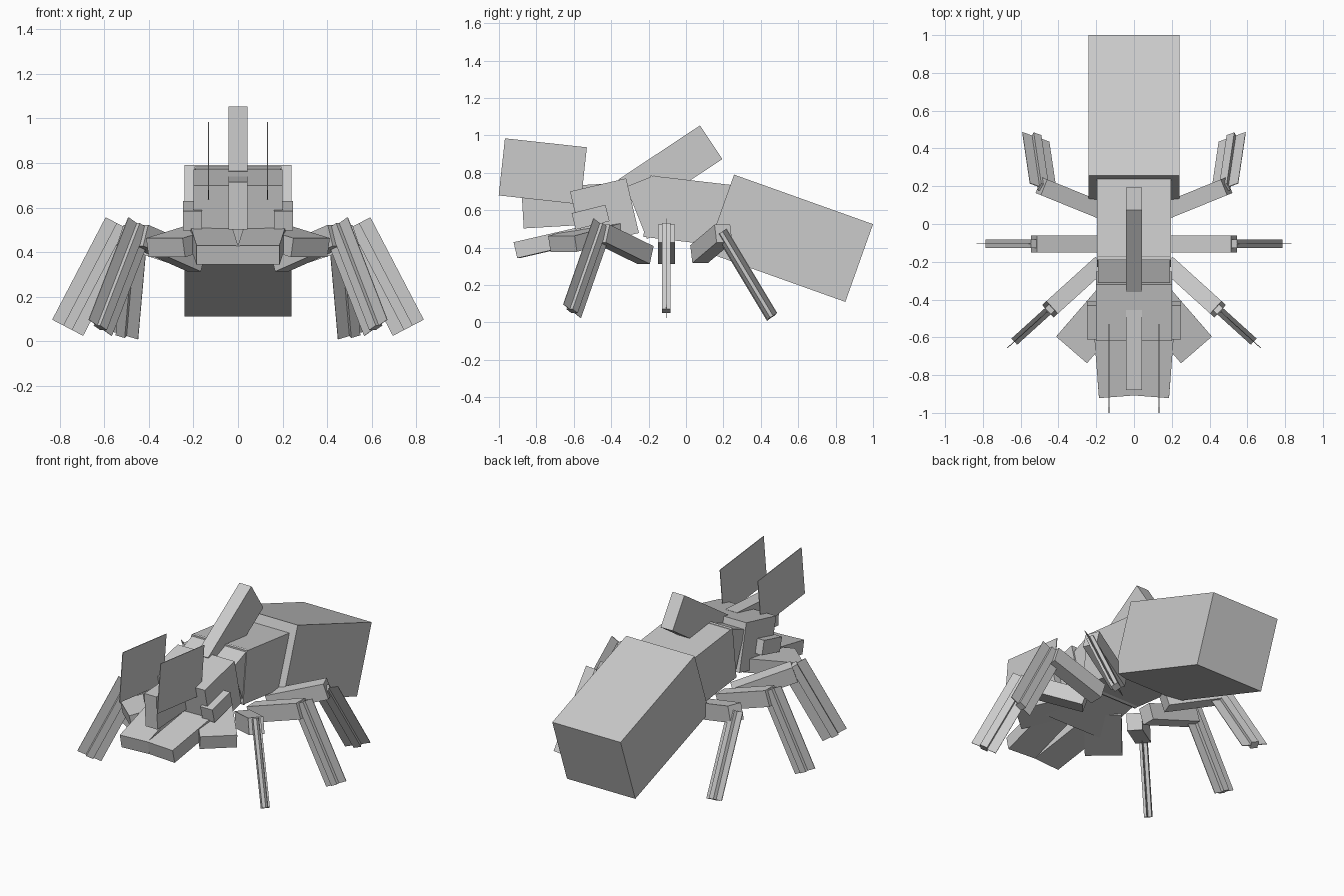
import bpy
from mathutils import Vector, Matrix

old = bpy.data.objects.get("Cube")
if old:
    bpy.data.objects.remove(old, do_unlink=True)

grey = bpy.data.materials.new("plain grey")
grey.use_nodes = True
shade = (0.6, 0.6, 0.6, 1)
grey.diffuse_color = shade
grey.node_tree.nodes["Principled BSDF"].inputs["Base Color"].default_value = shade

CORNERS = [(x, y, z) for x in (-.5, .5) for y in (-.5, .5) for z in (-.5, .5)]
FACES = [(0, 1, 3, 2), (4, 6, 7, 5), (0, 4, 5, 1), (2, 3, 7, 6), (0, 2, 6, 4), (1, 5, 7, 3)]


def beam(name, start, end, side, width, height):
    """Box running from start to end; width lies along side."""
    start, end = Vector(start), Vector(end)
    axis = end - start
    along = axis.normalized()
    side = Vector(side)
    side = (side - along * side.dot(along)).normalized()
    up = side.cross(along)
    frame = Matrix((side * width, axis, up * height)).transposed()
    mid = (start + end) / 2
    mesh = bpy.data.meshes.new(name)
    mesh.from_pydata([mid + frame @ Vector(c) for c in CORNERS], [], FACES)
    mesh.materials.append(grey)
    obj = bpy.data.objects.new(name, mesh)
    bpy.context.collection.objects.link(obj)


def pair(name, start, end, side, width, height):
    """The same box on both sides of the body."""
    for label, s in (("left", 1), ("right", -1)):
        flip = lambda p: (p[0] * s, p[1], p[2])
        beam(f"{label}_{name}", flip(start), flip(end), flip(side), width, height)


def block(name, front, back, height, width, x=0):
    """Tilted box given by the front and back ends (y, z) of its top edge."""
    a, b = Vector((x, *front)), Vector((x, *back))
    drop = Vector((1, 0, 0)).cross((b - a).normalized()) * (height / 2)
    beam(name, a - drop, b - drop, (1, 0, 0), width, height)


# Body
block("abdomen", (.257, .79), (1.0, .525), .441, .48)
block("thorax", (-.19, .785), (.24, .735), .33, .39)
block("neck", (-.32, .725), (-.17, .785), .30, .38)
block("head", (-.62, .70), (-.32, .77), .30, .40)
block("back_spine", (-.36, .765), (.075, 1.053), .216, .084)
block("nose", (-.88, .715), (-.455, .74), .213, .084)

# Antenna plates
for label, x in (("left", .133), ("right", -.133)):
    block(f"{label}_antenna", (-.968, .984), (-.53, .936), .307, .004, x)

# Cheeks and jaws
pair("cheek", (.205, -.60, .54), (.205, -.42, .585), (1, 0, 0), .085, .09)
pair("front_jaw", (.093, -.905, .386), (.12, -.55, .468), (1, -.08, 0), .187, .087)
pair("side_jaw", (.325, -.66, .42), (.10, -.40, .49), (.165, .14, 0), .216, .087)


def leg(name, hip, knee, top, foot, side):
    pair(name + "_upper_leg", hip, knee, (knee[1] - hip[1], hip[0] - knee[0], 0), .09, .10)
    pair(name + "_lower_leg", top, foot, side, .045, .045)
    pair(name + "_leg_fin", top, foot, side, .157, .004)


def radial_leg(name, hip, direction):
    """Leg lying in one upright plane that starts at the hip."""
    hip, out = Vector(hip), Vector(direction).normalized()
    at = lambda r, z: hip + out * r + Vector((0, 0, z))
    leg(name, at(-.02, .36), at(.33, .475), at(.325, .52), at(.565, .06), out)


# Legs
radial_leg("front", (.2, -.23, 0), (.74, -.67, 0))
radial_leg("middle", (.2, -.105, 0), (1, 0, 0))
leg("rear", (.17, .07, .365), (.49, .20, .475),
    (.48, .19, .48), (.52, .46, .03), (.16, .05, .06))
